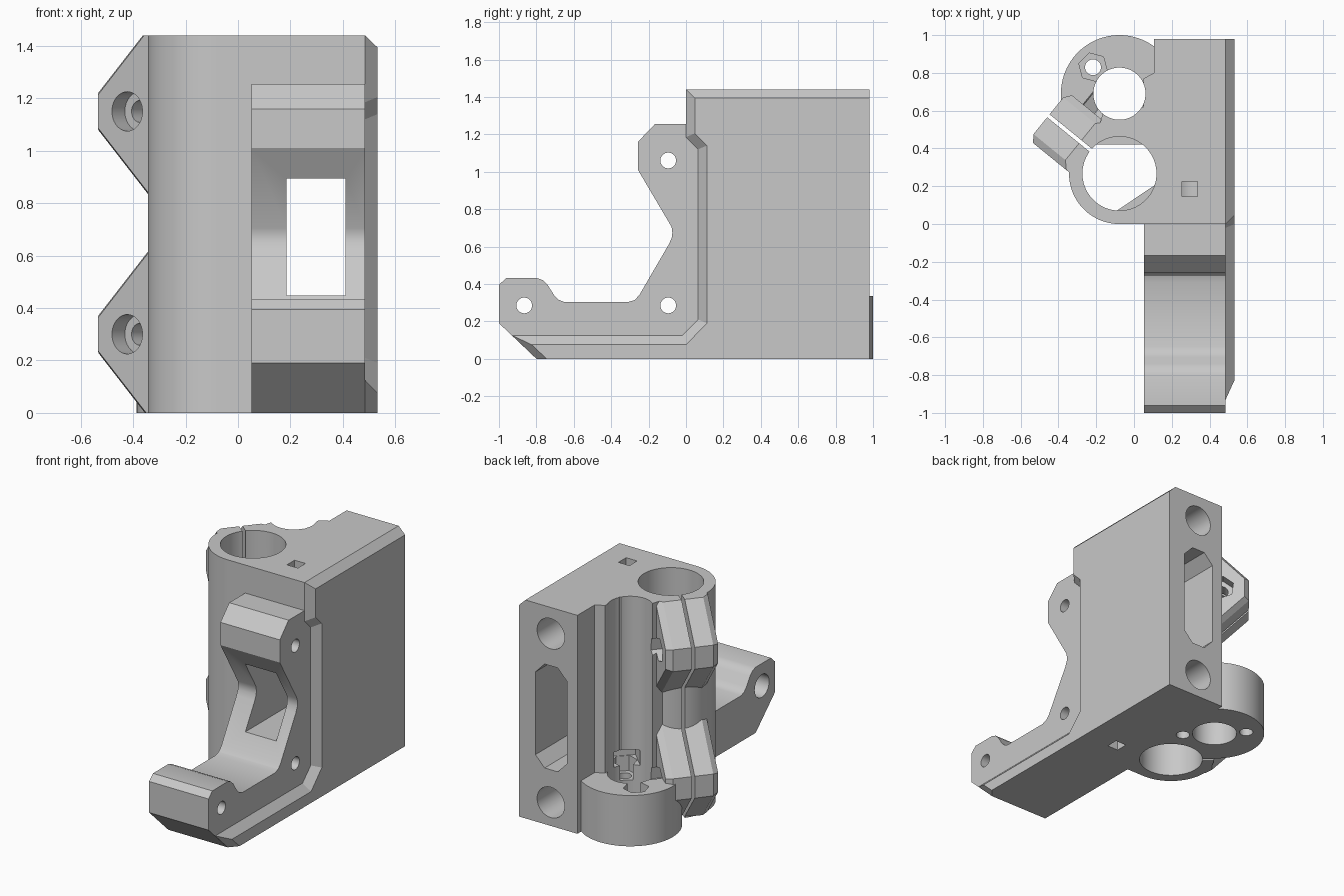
import bpy, bmesh, math
from mathutils import Vector, Matrix

cube = bpy.data.objects.get("Cube")
if cube:
    bpy.data.objects.remove(cube, do_unlink=True)

TOP = 1.44
BEARING = Vector((-0.077, 0.267, 0))
SCREW = Vector((-0.077, 0.69, 0))
OUT = Vector((-0.776, 0.631, 0)).normalized()      # clamp direction
SIDE = Vector((-OUT.y, OUT.x, 0))                  # across the clamp slit
UP = Vector((0, 0, 1))

grey = bpy.data.materials.new("plain grey")
grey.use_nodes = True
grey.diffuse_color = (0.58, 0.58, 0.58, 1)
grey.node_tree.nodes["Principled BSDF"].inputs["Base Color"].default_value = grey.diffuse_color


def loft(name, rings):
    """Solid skinned through matching closed rings of points."""
    bm = bmesh.new()
    loops = [[bm.verts.new(p) for p in ring] for ring in rings]
    n = len(loops[0])
    for a, b in zip(loops, loops[1:]):
        for i in range(n):
            j = (i + 1) % n
            bm.faces.new((a[i], a[j], b[j], b[i]))
    bm.faces.new(loops[0][::-1])
    bm.faces.new(loops[-1])
    bmesh.ops.recalc_face_normals(bm, faces=bm.faces)
    mesh = bpy.data.meshes.new(name)
    bm.to_mesh(mesh)
    bm.free()
    mesh.materials.append(grey)
    obj = bpy.data.objects.new(name, mesh)
    bpy.context.collection.objects.link(obj)
    return obj


def along_x(pts, x):
    return [(x, y, z) for y, z in pts]


def along_y(pts, y):
    return [(x, y, z) for x, z in pts]


def along_z(pts, z):
    return [(x, y, z) for x, y in pts]


def rod(name, start, end, r, n=64):
    """Cylinder or prism between two points."""
    start, end = Vector(start), Vector(end)
    axis = (end - start).normalized()
    u = axis.orthogonal().normalized()
    v = axis.cross(u)
    ring = [(u * math.cos(t) + v * math.sin(t)) * r
            for t in (2 * math.pi * i / n for i in range(n))]
    return loft(name, [[start + p for p in ring], [end + p for p in ring]])


def box(name, x0, x1, y0, y1, z0, z1):
    base = [(x0, y0), (x1, y0), (x1, y1), (x0, y1)]
    return loft(name, [along_z(base, z0), along_z(base, z1)])


def turned_box(name, centre, degrees, *size):
    obj = box(name, *size)
    obj.data.transform(Matrix.Translation(centre) @ Matrix.Rotation(math.radians(degrees), 4, 'Z'))
    return obj


def combine(target, other, operation):
    """Apply a boolean; use the second solver if a cutter is left sticking out."""
    for solver in ('EXACT', 'MANIFOLD'):
        mod = target.modifiers.new(operation, 'BOOLEAN')
        mod.operation, mod.solver, mod.object = operation, solver, other
        bpy.context.view_layer.update()
        graph = bpy.context.evaluated_depsgraph_get()
        mesh = bpy.data.meshes.new_from_object(target.evaluated_get(graph))
        target.modifiers.clear()
        if mesh.vertices and all(abs(v.co.y) < 1.01 and -0.01 < v.co.z < TOP + 0.01
                                 and -0.56 < v.co.x < 0.56 for v in mesh.vertices):
            target.data = mesh
            break
    bpy.data.objects.remove(other, do_unlink=True)


# Main block and bearing sleeve, with the rear notch beside the lead screw
plan = [(0.485, 0), (0.485, 0.98), (0.106, 0.98), (0.106, 0.8), (0.05, 0.77),
        (0.05, 0.62), (-0.16, 0.605)]
for i in range(53):
    t = math.radians(114 + 3 * i)
    plan.append((BEARING.x + 0.267 * math.cos(t), BEARING.y + 0.267 * math.sin(t)))
body = loft("rod_end_body", [along_z(plan, 0), along_z(plan, TOP)])
adds, cuts = [], []

# Main bores and the clamp slit
cuts.append(rod("screw_hole", SCREW - UP * 0.1, SCREW + UP * 1.6, 0.138))
cuts.append(rod("bearing_bore", BEARING - UP * 0.1, BEARING + UP * 1.6, 0.196, 96))
slit = [BEARING + OUT * d + SIDE * e for d, e in
        ((0.1, -0.01), (0.7, -0.01), (0.7, 0.01), (0.1, 0.01))]
cuts.append(loft("clamp_slit", [[p - UP * 0.1 for p in slit], [p + UP * 1.6 for p in slit]]))

# Clamp ears, chamfered on both outer sides
for mid, below, above in ((0.3, 0.3, 0.344), (1.15, 0.344, 0.29)):

    def ear_ring(e, inset):
        tip, end = 0.072 - inset / 3, 0.485 - inset
        pts = [(0.15, -below), (0.557 - below - inset * 1.33, -below), (end, -tip),
               (end, tip), (0.557 - above - inset * 1.33, above), (0.15, above)]
        return [BEARING + OUT * d + SIDE * e + UP * (mid + h) for d, h in pts]

    adds.append(loft("clamp_ear", [ear_ring(-0.163, 0.028), ear_ring(-0.125, 0),
                                   ear_ring(0.125, 0), ear_ring(0.163, 0.028)]))
    # Clamp bolt: through hole, head recess and nut trap
    bolt = BEARING + OUT * 0.313 + UP * mid
    cuts.append(rod("bolt_hole", bolt - SIDE * 0.2, bolt + SIDE * 0.2, 0.042, 32))
    cuts.append(rod("bolt_head_recess", bolt + SIDE * 0.085, bolt + SIDE * 0.3, 0.075, 48))
    cuts.append(rod("bolt_nut_trap", bolt - SIDE * 0.26, bolt - SIDE * 0.1, 0.08, 6))

# Front bracket profile
bracket = [(0.1, 0), (-0.8, 0), (-1, 0.19), (-1, 0.395), (-0.96, 0.433), (-0.8, 0.433),
           (-0.765, 0.42), (-0.74, 0.395), (-0.705, 0.34), (-0.68, 0.315), (-0.65, 0.303),
           (-0.31, 0.303), (-0.275, 0.314), (-0.25, 0.34), (-0.09, 0.615), (-0.075, 0.65),
           (-0.073, 0.675), (-0.077, 0.705), (-0.257, 1.01), (-0.257, 1.16),
           (-0.166, 1.255), (0.1, 1.255)]
adds.append(loft("front_bracket", [along_x(bracket, 0.052), along_x(bracket, 0.485)]))

# Raised side plate with chamfered border
inner = [(0.98, 0), (0.98, TOP), (0, TOP), (0, 1.185), (0.065, 1.12), (0.065, 0.21),
         (-0.02, 0.125), (-0.93, 0.125), (-0.8, 0)]
outer = [(0.98, 0), (0.98, 1.393), (0.047, 1.393), (0.047, 1.205), (0.112, 1.14),
         (0.112, 0.19), (0, 0.075), (-0.825, 0.075), (-0.745, 0)]
adds.append(loft("side_plate", [along_x(outer, 0.44), along_x(inner, 0.485),
                                along_x(outer, 0.533)]))

# Lead screw flange with two bolt holes, nut traps and an access pocket
adds.append(rod("screw_flange", SCREW, SCREW + UP * 0.335, 0.31, 96))
for s in (-1, 1):
    p = SCREW + Vector((0.14, -0.14, 0)) * s
    cuts.append(rod("flange_bolt_hole", p - UP * 0.1, p + UP * 0.34, 0.042, 32))
    cuts.append(rod("flange_nut_trap", p + UP * 0.23, p + UP * 0.42, 0.078, 6))
cuts.append(turned_box("nut_access_pocket", SCREW, -45, 0.0, 0.27, -0.08, 0.08, 0.33, 0.43))

# Blind rod sockets with square sight holes
for z in (0.155, 1.267):
    cuts.append(rod("rod_socket", (0.3, 0.14, z), (0.3, 1.2, z), 0.1))
cuts.append(box("lower_sight_hole", 0.255, 0.335, 0.145, 0.225, -0.1, 0.155))
cuts.append(box("upper_sight_hole", 0.255, 0.335, 0.145, 0.225, 1.267, 1.6))

# Belt passage: rectangular in front, chamfered slot behind
cuts.append(box("belt_window", 0.185, 0.41, -0.6, 0.6, 0.447, 0.895))
slot = [(0.183, 0.44), (0.25, 0.37), (0.345, 0.37), (0.412, 0.44),
        (0.412, 0.985), (0.345, 1.055), (0.25, 1.055), (0.183, 0.985)]
cuts.append(loft("belt_slot", [along_y(slot, 0.3), along_y(slot, 1.2)]))

# Cross holes in the bracket, with head recesses on its inner side
for y, z in ((-0.865, 0.285), (-0.095, 0.285), (-0.095, 1.06)):
    cuts.append(rod("bracket_hole", (-0.05, y, z), (0.7, y, z), 0.042, 32))
    cuts.append(rod("bracket_head_recess", (-0.06, y, z), (0.17, y, z), 0.075, 48))

for part in adds:
    combine(body, part, 'UNION')
for cutter in cuts:
    combine(body, cutter, 'DIFFERENCE')

# Small stops between the two bearings
for angle in (90, -56):
    combine(body, turned_box("bearing_stop", BEARING, angle,
                             0.155, 0.215, -0.14, 0.14, 0.69, 0.75), 'UNION')

bpy.ops.object.select_all(action='DESELECT')
body.select_set(True)
bpy.context.view_layer.objects.active = body
bpy.ops.object.shade_smooth_by_angle(angle=math.radians(25))
